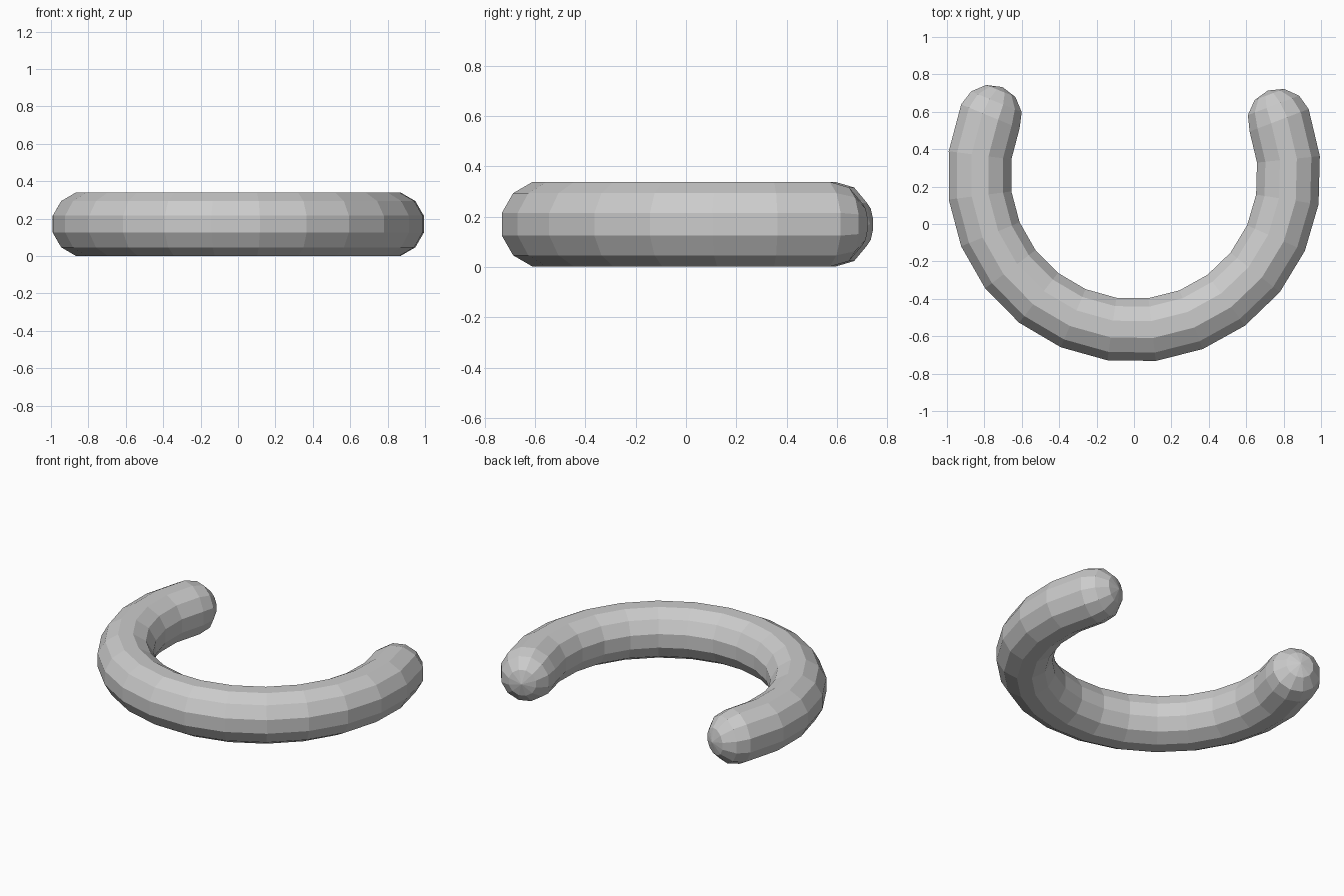
import bpy, bmesh
from math import sin, cos, radians, pi

if "Cube" in bpy.data.objects:
    bpy.data.objects.remove(bpy.data.objects["Cube"])

R, r, CY, CZ = 0.83, 0.17, 0.26, 0.17   # arc radius, tube radius, arc centre
SIDES, STEPS, CAP = 12, 15, 3
START, END = radians(-202.3), radians(20.8)   # left tip round the front to right tip

bm = bmesh.new()

def point(a, along, radial, z):
    """Point in the frame of the arc at angle a."""
    return (cos(a) * (R + radial) - sin(a) * along,
            CY + sin(a) * (R + radial) + cos(a) * along, CZ + z)

def ring(a, along, rad):
    rad /= cos(pi / SIDES) ** 0.8   # flats, not corners, touch the tube size
    return [bm.verts.new(point(a, along, rad * cos(t), rad * sin(t)))
            for t in (2 * pi * (i + 0.5) / SIDES for i in range(SIDES))]

# Rings: rounded left tip, curved tube, rounded right tip
caps = [pi / 2 * k / (CAP + 0.0) for k in range(1, CAP)]
rings = [ring(START, -r * sin(c), r * cos(c)) for c in reversed(caps)]
rings += [ring(START + (END - START) * i / STEPS, 0, r) for i in range(STEPS + 1)]
rings += [ring(END, r * sin(c), r * cos(c)) for c in caps]

for a, b in zip(rings, rings[1:]):
    for i in range(SIDES):
        j = (i + 1) % SIDES
        bm.faces.new((a[i], a[j], b[j], b[i]))

# Pole fans close both tips
for loop, a, s in ((rings[0], START, -r), (rings[-1], END, r)):
    pole = bm.verts.new(point(a, s, 0, 0))
    for i in range(SIDES):
        bm.faces.new((loop[i], loop[(i + 1) % SIDES], pole))

bmesh.ops.recalc_face_normals(bm, faces=bm.faces)
bmesh.ops.triangulate(bm, faces=bm.faces)
mesh = bpy.data.meshes.new("curved_tube")
bm.to_mesh(mesh)
bm.free()
bpy.context.collection.objects.link(bpy.data.objects.new("curved_tube", mesh))
